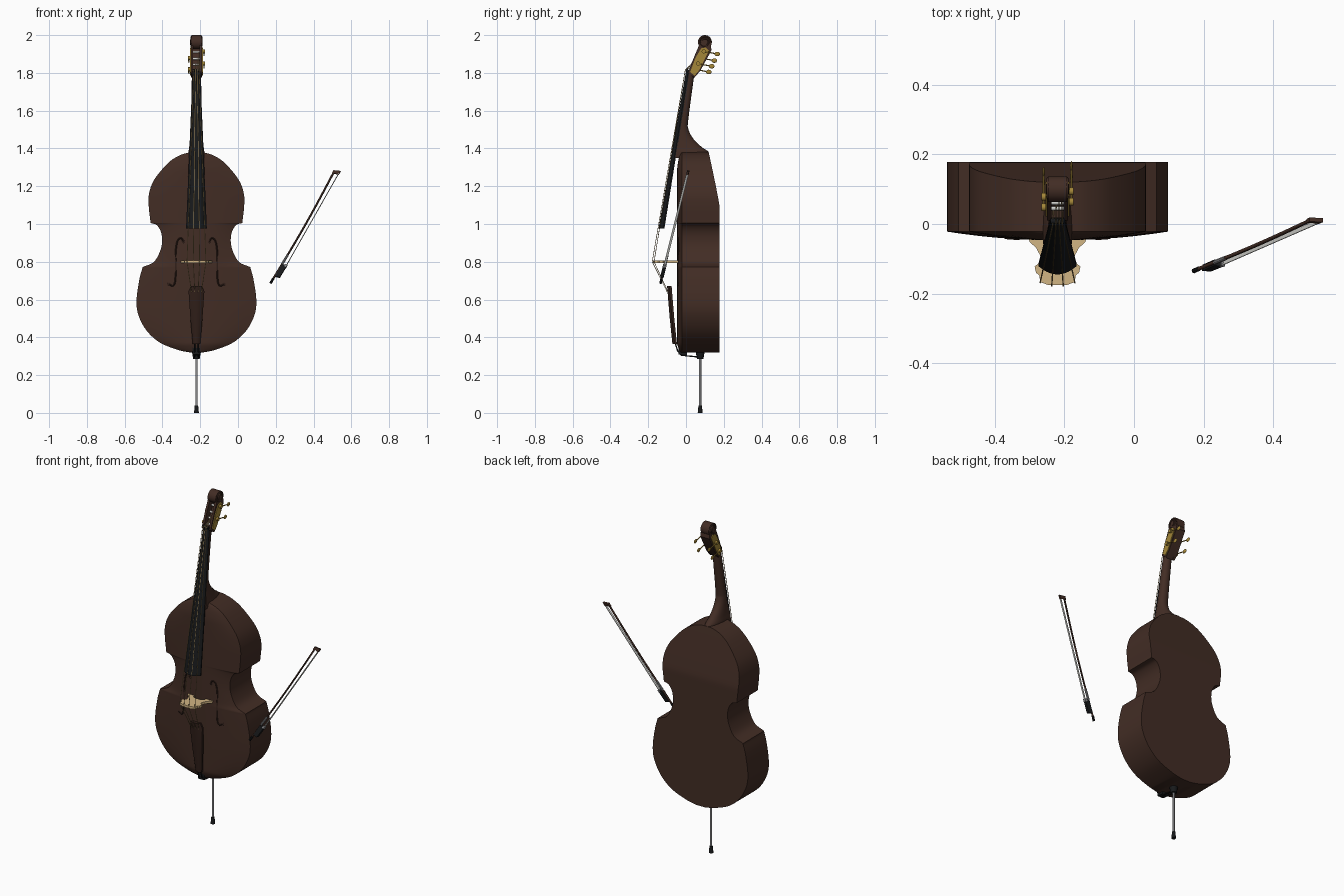
import bpy, bmesh, math
from mathutils import Vector, Matrix

if "Cube" in bpy.data.objects:
    bpy.data.objects.remove(bpy.data.objects["Cube"])

CX = -0.22  # centre line of the instrument


def material(name, r, g, b):
    m = bpy.data.materials.new(name)
    m.use_nodes = True
    m.diffuse_color = (r, g, b, 1)
    m.node_tree.nodes["Principled BSDF"].inputs["Base Color"].default_value = (r, g, b, 1)
    return m


VARNISH = material("brown varnish", .055, .026, .018)
DARK = material("dark brown", .03, .014, .01)
EBONY = material("ebony black", .009, .01, .011)
MAPLE = material("pale maple", .64, .46, .23)
BRASS = material("brass", .37, .24, .04)
STEEL = material("steel grey", .27, .27, .28)
WHITE = material("white hair", .65, .65, .62)
GOLD = material("string gold", .42, .29, .12)


def finish(ob, mat, angle=35):
    ob.data.materials.clear()
    ob.data.materials.append(mat)
    bpy.ops.object.select_all(action='DESELECT')
    ob.select_set(True)
    bpy.context.view_layer.objects.active = ob
    bpy.ops.object.shade_smooth_by_angle(angle=math.radians(angle))
    return ob


def from_bmesh(name, bm, mat, matrix=None):
    if matrix:
        bm.transform(matrix)
    bmesh.ops.recalc_face_normals(bm, faces=bm.faces)
    me = bpy.data.meshes.new(name)
    bm.to_mesh(me)
    bm.free()
    ob = bpy.data.objects.new(name, me)
    bpy.context.collection.objects.link(ob)
    return finish(ob, mat)


def loft(name, rings, mat):
    bm = bmesh.new()
    vs = [[bm.verts.new(p) for p in ring] for ring in rings]
    n = len(vs[0])
    for a, b in zip(vs, vs[1:]):
        for i in range(n):
            bm.faces.new((a[i], a[(i + 1) % n], b[(i + 1) % n], b[i]))
    bm.faces.new(vs[0])
    bm.faces.new(vs[-1])
    return from_bmesh(name, bm, mat)


def prism(name, pts, low, high, mat, matrix):
    """Extrude a flat outline from low to high along local z."""
    bm = bmesh.new()
    face = bm.faces.new([bm.verts.new((x, y, low)) for x, y in pts])
    new = bmesh.ops.extrude_face_region(bm, geom=[face])["geom"]
    bmesh.ops.translate(bm, verts=[v for v in new if isinstance(v, bmesh.types.BMVert)],
                        vec=(0, 0, high - low))
    return from_bmesh(name, bm, mat, matrix)


def rod(name, a, b, r1, r2, mat, sides=16):
    a, b = Vector(a), Vector(b)
    bm = bmesh.new()
    bmesh.ops.create_cone(bm, cap_ends=True, segments=sides, radius1=r1, radius2=r2, depth=(b - a).length)
    turn = (b - a).to_track_quat('Z', 'Y').to_matrix().to_4x4()
    return from_bmesh(name, bm, mat, Matrix.Translation((a + b) / 2) @ turn)


def ball(name, centre, scale, mat):
    bm = bmesh.new()
    bmesh.ops.create_uvsphere(bm, u_segments=14, v_segments=8, radius=1)
    return from_bmesh(name, bm, mat, Matrix.LocRotScale(Vector(centre), None, Vector(scale)))


def tube(name, pts, r, mat):
    cu = bpy.data.curves.new(name, 'CURVE')
    cu.dimensions = '3D'
    cu.bevel_depth, cu.bevel_resolution, cu.use_fill_caps = r, 1, True
    sp = cu.splines.new('POLY')
    sp.points.add(len(pts) - 1)
    for p, co in zip(sp.points, pts):
        p.co = (*co, 1)
    ob = bpy.data.objects.new(name, cu)
    bpy.context.collection.objects.link(ob)
    bpy.ops.object.select_all(action='DESELECT')
    ob.select_set(True)
    bpy.context.view_layer.objects.active = ob
    bpy.ops.object.convert(target='MESH')
    return finish(bpy.context.object, mat, 60)


def smooth(pts, steps=5):
    """Catmull-Rom curve through the points."""
    p = [Vector(q) for q in pts]
    p = [2 * p[0] - p[1]] + p + [2 * p[-1] - p[-2]]
    out = []
    for a, b, c, d in zip(p, p[1:], p[2:], p[3:]):
        for i in range(steps):
            t = i / steps
            out.append(.5 * (2 * b + (c - a) * t + (2 * a - 5 * b + 4 * c - d) * t * t
                             + (3 * b - a - 3 * c + d) * t ** 3))
    return out + [p[-2]]


# Body: half widths by height for upper bout, waist and lower bout
upper = [(.035, 1.38), (.09, 1.363), (.15, 1.323), (.222, 1.237), (.25, 1.165), (.253, 1.1), (.243, 1.007)]
waist = [(.243, 1.005), (.21, .994), (.187, .955), (.182, .9), (.197, .845), (.228, .797), (.285, .772)]
lower = [(.285, .77), (.302, .707), (.317, .6), (.308, .52), (.265, .437), (.195, .373), (.1, .334), (.03, .319)]
outline = smooth(upper) + smooth(waist) + smooth(lower)


def width_at(z):
    return min(outline, key=lambda p: abs(p.y - z)).x


def belly(t, w):
    return -.022 - .025 * (1 - t * t) * min(1, w / .18)


def back(z):
    return .178 - (.058 * ((z - 1.09) / .29) ** 1.1 if z > 1.09 else 0)


ts = [i / 7 for i in range(-7, 8)]
loft("body", [[(CX + w * t, belly(t, w), z) for t in ts] +
              [(CX + w * t, back(z), z) for t in reversed(ts)] for w, z in outline], VARNISH)

# Sound holes
for side, label in ((1, "left"), (-1, "right")):
    path = smooth([(.068, .905), (.08, .925), (.1, .91), (.11, .85), (.11, .78), (.112, .7), (.125, .672), (.145, .682)])
    pts = [(CX + side * x, belly(x / width_at(z), width_at(z)) + .002, z) for x, z in path]
    tube(label + "_sound_hole", pts, .0045, DARK)
    for p in (pts[0], pts[-1]):
        ball(label + "_sound_hole_end", p, (.009, .004, .009), DARK)

# Neck and heel: height, back depth, half width
rows = smooth([(1.35, .11, .042), (1.38, .12, .042), (1.41, .08, .038), (1.455, .036, .034),
               (1.505, .012, .031), (1.56, .013, .029), (1.8, .045, .024)])
rings = []
for z, yb, w in rows:
    yf = -.118 + .164 * (z - .977)
    rings.append([(CX + w * math.cos(a), yf + (yb - yf) * math.sin(a) ** .7, z)
                  for a in [math.pi * i / 12 for i in range(12)]] + [(CX - w, yf, z)])
loft("neck", rings, VARNISH)

# Fingerboard with a rounded playing face
loft("fingerboard", [[(CX + w * t, y - h * (1 - t * t), z) for t in ts] + [(CX - w * t, y + .007, z) for t in (-1, 1)]
                     for w, y, h, z in ((.055, -.121, .024, .977), (.02, .012, .012, 1.81))], EBONY)
rod("nut", (CX - .02, .008, 1.812), (CX + .02, .008, 1.812), .008, .008, EBONY)

# Pegbox cheeks, back wall, brass plates and scroll, drawn in the side plane
SIDE = Matrix(((0, 0, 1, CX), (1, 0, 0, 0), (0, 1, 0, 0), (0, 0, 0, 1)))
cheek = [(.01, 1.8), (.045, 1.775), (.075, 1.81), (.135, 1.92), (.13, 1.95), (.075, 1.96), (.045, 1.89)]
plate = [(.022, 1.805), (.045, 1.785), (.068, 1.812), (.122, 1.918), (.105, 1.935), (.08, 1.93), (.05, 1.88)]
wall = [(.04, 1.775), (.075, 1.81), (.135, 1.92), (.13, 1.95), (.115, 1.93), (.035, 1.79)]
prism("pegbox_back", wall, -.02, .02, VARNISH, SIDE)
for s in (-1, 1):
    prism("pegbox_cheek", cheek, *sorted((s * .017, s * .03)), VARNISH, SIDE)
    prism("tuner_plate", plate, *sorted((s * .03, s * .035)), BRASS, SIDE)
    rod("scroll_eye", (CX, .1, 1.963), (CX + s * .033, .1, 1.963), .018, .015, VARNISH, 20)
    curl = [(CX + s * .027, .1 + r * math.cos(a), 1.963 + r * math.sin(a))
            for a, r in [(i * .45, .032 - .0008 * i) for i in range(20)]]
    tube("scroll_curl", curl, .004, VARNISH)
rod("scroll", (CX - .027, .1, 1.963), (CX + .027, .1, 1.963), .037, .037, VARNISH, 28)

# Tuning keys alternate sides, each turning a roller
rollers = []
for i, (y, z) in enumerate(((.12, 1.805), (.136, 1.835), (.15, 1.865), (.166, 1.9))):
    x = CX + (.04 if i % 2 else -.04)
    start = (x, y - .072, z + .014)
    rod("key_shaft", start, (x, y, z), .003, .003, BRASS, 8)
    ball("key_paddle", (x, y, z), (.004, .015, .012), BRASS)
    rod("key_gear", (x - .006, *start[1:]), (x + .006, *start[1:]), .011, .011, BRASS, 14)
    rollers.append((y - .075, z + .01))
    rod("string_roller", (CX - .02, *rollers[-1]), (CX + .02, *rollers[-1]), .006, .006, WHITE, 12)

# Bridge: flat cut-out with two feet, narrow middle and arched top
half = [(.015, -.07), (.035, -.062), (.04, -.04), (.083, -.04), (.08, -.052), (.062, -.068),
        (.05, -.09), (.047, -.108), (.066, -.122), (.062, -.14), (.052, -.148), (.05, -.167), (.025, -.176)]
prism("bridge", half + [(-x, y) for x, y in reversed(half)], .793, .807, MAPLE, Matrix.Translation((CX, 0, 0)))

# Tailpiece, tail wire and saddle
loft("tailpiece", [[(CX + w * t, y - .012 * (1 - t * t), z) for t in ts] + [(CX - w * t, y + .012, z) for t in (-1, 1)]
                   for w, y, z in ((.03, -.088, .672), (.042, -.086, .645), (.032, -.074, .5), (.02, -.06, .365))], DARK)
for s in (-.01, .01):
    tube("tail_wire", [(CX + s, -.06, .38), (CX + s, -.045, .33), (CX + s, -.025, .305), (CX + s, .075, .295)], .004, EBONY)
prism("saddle", [(-.04, .31), (.005, .305), (.005, .33), (-.04, .36)], -.02, .02, EBONY, SIDE)

# End pin
rod("end_pin_collar", (CX, .075, .285), (CX, .075, .325), .017, .024, EBONY)
rod("end_pin_rod", (CX, .075, .02), (CX, .075, .3), .006, .006, STEEL)
rod("end_pin_foot", (CX, .075, 0), (CX, .075, .04), .013, .009, EBONY)

# Strings from rollers over nut and bridge to tailpiece
for i, (y, z) in enumerate(rollers):
    k = (i - 1.5) / 1.5
    tube("string", [(CX + .012 * k, y - .005, z), (CX + .014 * k, -.004, 1.815),
                    (CX + .05 * k, -.18 + .011 * k * k, .8), (CX + .026 * k, -.1 + .005 * k * k, .64)], .0019, GOLD)

# Bow: local x runs along the stick, local y towards the hair
origin = Vector((.172, -.135, .686))
along = (Vector((.51, .012, 1.28)) - origin).normalized()
across = Vector((.87, -.14, -.45))
across = (across - along * across.dot(along)).normalized()
BOW = Matrix((along, across, along.cross(across))).transposed().to_4x4()
BOW.translation = origin


def on_bow(x, y, z=0):
    return BOW @ Vector((x, y, z))


tube("bow_stick", [on_bow(.02 + .68 * i / 12, .007 * math.sin(math.pi * i / 12)) for i in range(13)], .0055, VARNISH)
rod("bow_button", on_bow(0, 0), on_bow(.03, 0), .007, .007, EBONY, 10)
rod("bow_grip", on_bow(.12, .003), on_bow(.18, .005), .0068, .0068, STEEL, 10)
prism("bow_frog", [(.045, .003), (.05, .028), (.12, .03), (.125, .02), (.115, .003)], -.009, .009, EBONY, BOW)
prism("bow_ferrule", [(.115, .019), (.115, .031), (.13, .031), (.13, .019)], -.0095, .0095, STEEL, BOW)
prism("bow_head", [(.68, -.005), (.7, -.006), (.715, .03), (.692, .03), (.688, .008)], -.006, .006, VARNISH, BOW)
prism("bow_hair", [(.12, .025), (.12, .028), (.7, .028), (.7, .025)], -.006, .006, WHITE, BOW)
